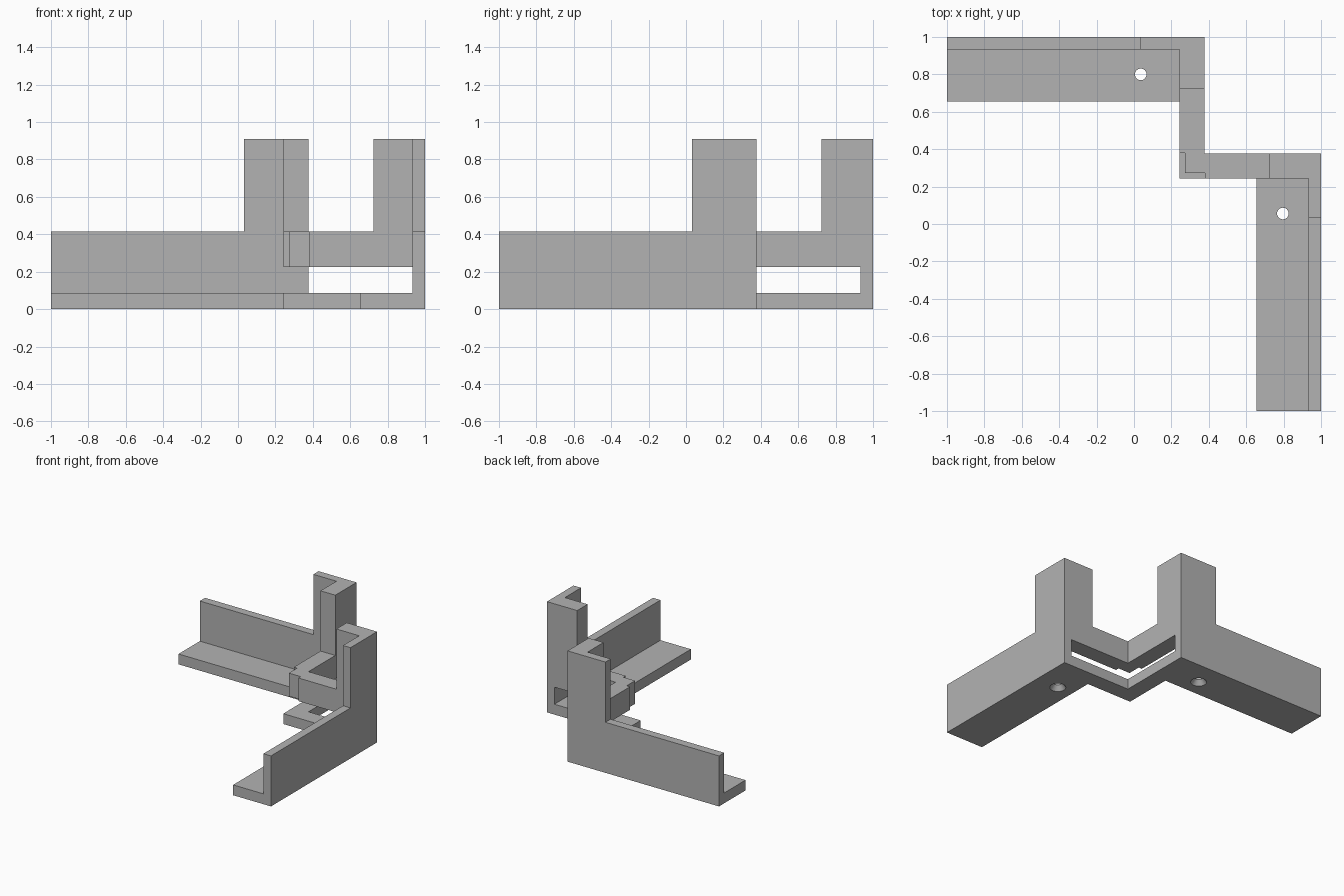
import bpy, bmesh

cube = bpy.data.objects.get("Cube")
if cube:
    bpy.data.objects.remove(cube, do_unlink=True)

# Main dimensions
FLOOR, SLOT, RAIL, TOP = 0.085, 0.225, 0.415, 0.91
IN, OUT = 0.242, 0.377      # thick inner walls
SKIN, LIP = 0.932, 0.656    # thin outer wall, floor edge
POST_OUT, POST_IN = 0.032, 0.725

grey = bpy.data.materials.new("plain_grey")
grey.use_nodes = True
grey.diffuse_color = (0.45, 0.45, 0.45, 1)
grey.node_tree.nodes["Principled BSDF"].inputs["Base Color"].default_value = grey.diffuse_color


def make(name, bm):
    bmesh.ops.recalc_face_normals(bm, faces=bm.faces)
    mesh = bpy.data.meshes.new(name)
    bm.to_mesh(mesh)
    bm.free()
    mesh.materials.append(grey)
    obj = bpy.data.objects.new(name, mesh)
    bpy.context.collection.objects.link(obj)
    return obj


def prism(name, outline, z0, z1):
    bm = bmesh.new()
    face = bm.faces.new([bm.verts.new((x, y, z0)) for x, y in outline])
    ext = bmesh.ops.extrude_face_region(bm, geom=[face])
    verts = [v for v in ext["geom"] if isinstance(v, bmesh.types.BMVert)]
    bmesh.ops.translate(bm, verts=verts, vec=(0, 0, z1 - z0))
    return make(name, bm)


def cone(name, x, y, z0, z1, r0, r1):
    bm = bmesh.new()
    bmesh.ops.create_cone(bm, cap_ends=True, segments=32, radius1=r0,
                          radius2=r1, depth=z1 - z0)
    bmesh.ops.translate(bm, verts=bm.verts, vec=(x, y, (z0 + z1) / 2))
    return make(name, bm)


def combine(target, tool, operation):
    mod = target.modifiers.new(operation.lower(), "BOOLEAN")
    mod.operation, mod.object, mod.solver = operation, tool, "EXACT"
    bpy.context.view_layer.objects.active = target
    bpy.ops.object.modifier_apply(modifier=mod.name)
    bpy.data.objects.remove(tool, do_unlink=True)


def cut_pair(x0, x1, y0, y1, z0, z1):
    """Cut a box and its copy across the diagonal."""
    box = [(x0, y0), (x1, y0), (x1, y1), (x0, y1)]
    for outline in (box, [(y, x) for x, y in box]):
        combine(bracket, prism("cutter", outline, z0, z1), "DIFFERENCE")


def plan(inner):
    """Stepped plan of both arms; inner is the inside edge of each arm."""
    half = [(OUT, 1), (-1, 1), (-1, inner), (IN, inner)]
    other = [(y, x) for x, y in reversed(half)]
    return half + [(IN, IN)] + other + [(OUT, OUT)]


# Full-height walls, then trim to posts, arms and rails
bracket = prism("corner_bracket", plan(SKIN), 0, TOP)
cut_pair(-1.1, POST_OUT, 0.8, 1.1, RAIL, 1.1)
cut_pair(0.15, 0.45, 0.15, POST_IN, RAIL, 1.1)

# Slot below the rails and recess at their inside corner
cut_pair(0.15, 0.45, 0.15, SKIN, FLOOR, SLOT)
cut_pair(0.15, 0.272, 0.15, 0.38, 0.15, 0.6)

# Floor plate
combine(bracket, prism("floor", plan(LIP), 0, FLOOR), "UNION")

# Countersunk screw holes
for x, y in ((0.036, 0.8), (0.796, 0.056)):
    combine(bracket, cone("hole", x, y, -0.1, 0.2, 0.031, 0.031), "DIFFERENCE")
    combine(bracket, cone("countersink", x, y, -0.02, 0.04, 0.075, 0.031), "DIFFERENCE")

bracket.select_set(True)
bpy.context.view_layer.objects.active = bracket
bpy.ops.object.shade_smooth_by_angle(angle=0.5)
